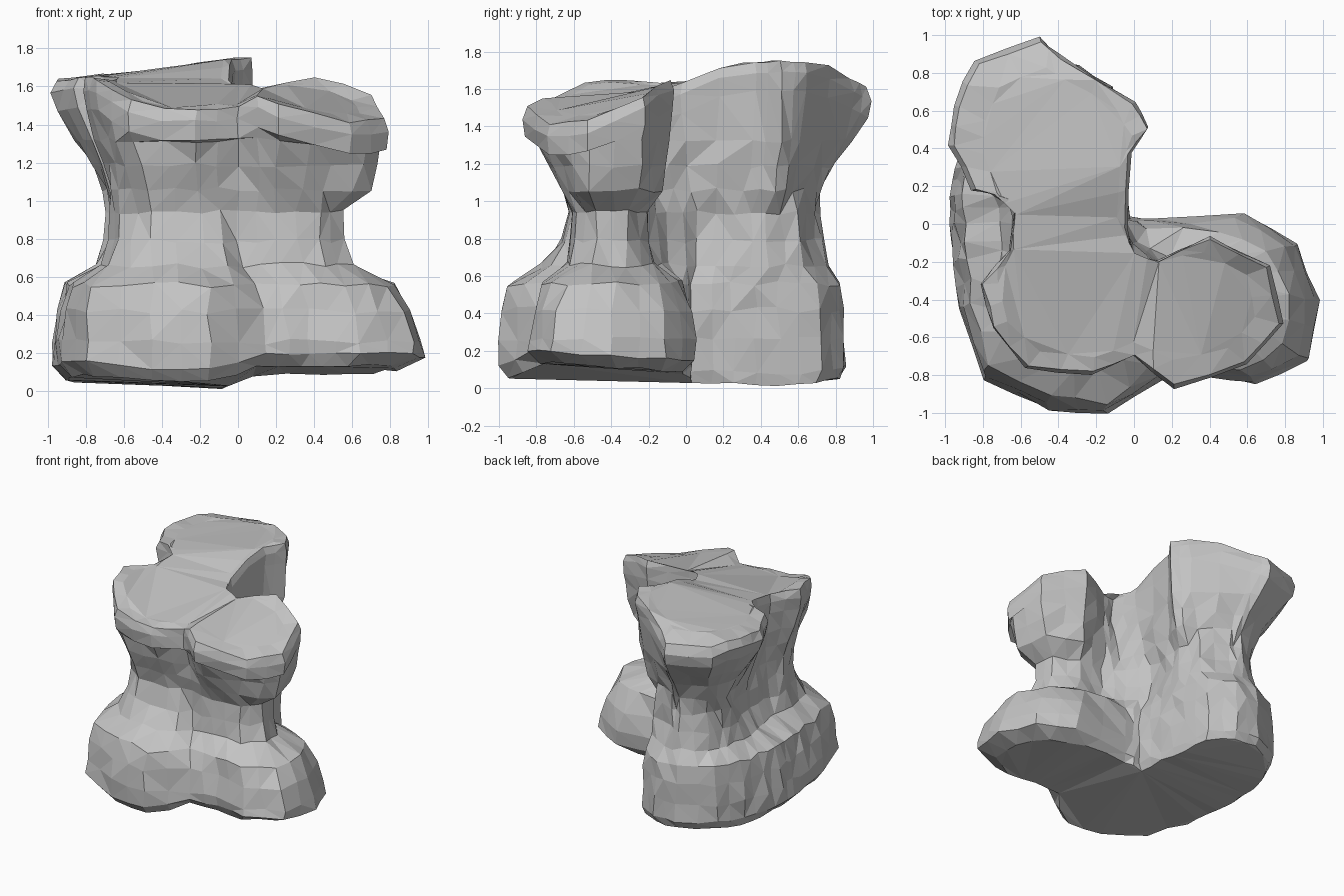
import bpy
import bmesh
import random
from mathutils import Vector

random.seed(4)
cube = bpy.data.objects.get("Cube")
if cube:
    bpy.data.objects.remove(cube)

# Matching plan outlines, counter-clockwise from the inner corner of the L
FOOT = [-.03, .03, -.05, .25, -.08, .5, -.12, .72, -.3, .84, -.5, .85, -.78, .7, -.88, .5,
        -.94, .3, -.97, .15, -.97, 0, -.95, -.2, -.92, -.45, -.8, -.82, -.45, -.98, -.15, -1,
        .15, -.83, .38, -.8, .64, -.85, .92, -.73, .98, -.4, .86, -.1, .6, .05, .1, .02]
WAIST = [-.12, .07, -.1, .25, -.08, .43, -.14, .58, -.35, .68, -.45, .71, -.62, .62, -.68, .5,
         -.68, .35, -.65, .15, -.63, 0, -.63, -.14, -.67, -.3, -.62, -.5, -.45, -.62, -.2, -.63,
         0, -.58, .2, -.62, .42, -.6, .55, -.48, .52, -.3, .36, -.2, .13, -.2, 0, -.1]
CROWN = [-.04, -.03, -.02, .38, .08, .51, 0, .65, -.4, .9, -.5, 1, -.85, .87, -.95, .63,
         -.98, .42, -.86, .18, -.62, .14, -.66, -.14, -.81, -.32, -.75, -.55, -.58, -.76, -.22, -.8,
         0, -.7, .22, -.88, .6, -.74, .79, -.53, .72, -.22, .4, -.07, .12, -.2, .02, -.24]

# Height, pull towards the foot outline, pull towards the crown outline
LEVELS = [("bottom", .85, 0), ("bottom_rim", 1, 0), (.26, .99, 0), (.42, .94, 0),
          (.56, .84, 0), (.66, .4, 0), (.79, .13, 0), (.94, 0, 0), (1.06, 0, .12),
          (1.19, 0, .34), (1.32, 0, .65), ("under_rim", 0, .93), ("top_rim", 0, 1),
          ("top", 0, .9), ("top", 0, .4)]
# Distance of the named rims below the top surface
RIM_DROP = {"under_rim": .16, "top_rim": .06, "top": 0}


def clamp(value):
    return max(0.0, min(1.0, value))


def outline(flat):
    """Turn a flat list into points with a midpoint on every side."""
    pts = [Vector((x, y, 0)) for x, y in zip(flat[::2], flat[1::2])]
    ring = []
    for i, p in enumerate(pts):
        ring += [p, (p + pts[(i + 1) % len(pts)]) / 2]
    return ring


def top_height(p):
    """Back lobe rises to the inner side, front lobes tilt outwards."""
    back = clamp((p.y + .25) * 2)
    rear = 1.64 + .12 * (p.x + .9) - .35 * max(0, p.y - .75)
    if p.x > 0:
        front = 1.58 - .45 * p.x * max(0, -p.y - .1)
    else:
        front = 1.54 + .1 * clamp(-3 * p.x - 1.2) - .06 * clamp(-4 * p.y - 2)
    return front + back * (rear - front)


def bottom_height(p):
    raised = .09 * clamp(4 * p.x + .5) + .06 * clamp(-p.y)
    return raised + .15 * max(0, -p.x - .5) + .2 * max(0, p.y - .55)


def level_height(level, p):
    if level == "bottom":
        return bottom_height(p)
    if level == "bottom_rim":
        return bottom_height(p) + .06
    if level in RIM_DROP:
        return top_height(p) - RIM_DROP[level]
    return level


def foot_slope(w):
    """Gentler slopes on the left lobe and along the right flank."""
    if w.x > -.05:
        return 2.3
    return 1.5 if w.x < -.6 else 1


def crown_flare(w):
    """How suddenly each side swells out above the waist."""
    if w.y < -.55:
        return .75
    if w.x > .3:
        return .25
    if w.x > -.14:
        return .4
    return 1.25


def jitter(size):
    return Vector([random.uniform(-size, size) for _ in range(3)])


# Loft the rock through all the levels
bm = bmesh.new()
foot, waist, crown = outline(FOOT), outline(WAIST), outline(CROWN)
rings = []
for level, low, high in LEVELS:
    ring = []
    for f, w, c in zip(foot, waist, crown):
        flare = high if level == "top" else high ** crown_flare(w)
        p = w + (f - w) * low ** foot_slope(w) + (c - w) * flare
        p.z = level_height(level, p)
        p += jitter(.008 if isinstance(level, str) else .016)
        p.z = max(0, p.z)
        ring.append(bm.verts.new(p))
    rings.append(ring)

for lower, upper in zip(rings, rings[1:]):
    for i in range(len(lower)):
        j = (i + 1) % len(lower)
        bm.faces.new((lower[i], lower[j], upper[j], upper[i]))

# Close the bottom and the top with facets
for ring in (rings[0], rings[-1]):
    edges = [bm.edges.get((v, ring[(i + 1) % len(ring)])) for i, v in enumerate(ring)]
    bmesh.ops.triangle_fill(bm, edges=edges, use_beauty=True, normal=(0, 0, 1))

bmesh.ops.triangulate(bm, faces=bm.faces[:])
bmesh.ops.recalc_face_normals(bm, faces=bm.faces[:])

mesh = bpy.data.meshes.new("rock")
bm.to_mesh(mesh)
bm.free()
rock = bpy.data.objects.new("rock", mesh)
bpy.context.collection.objects.link(rock)

# Plain stone colour
stone = bpy.data.materials.new("stone_grey")
stone.use_nodes = True
colour = (.55, .55, .55, 1)
stone.diffuse_color = colour
stone.node_tree.nodes["Principled BSDF"].inputs["Base Color"].default_value = colour
mesh.materials.append(stone)
